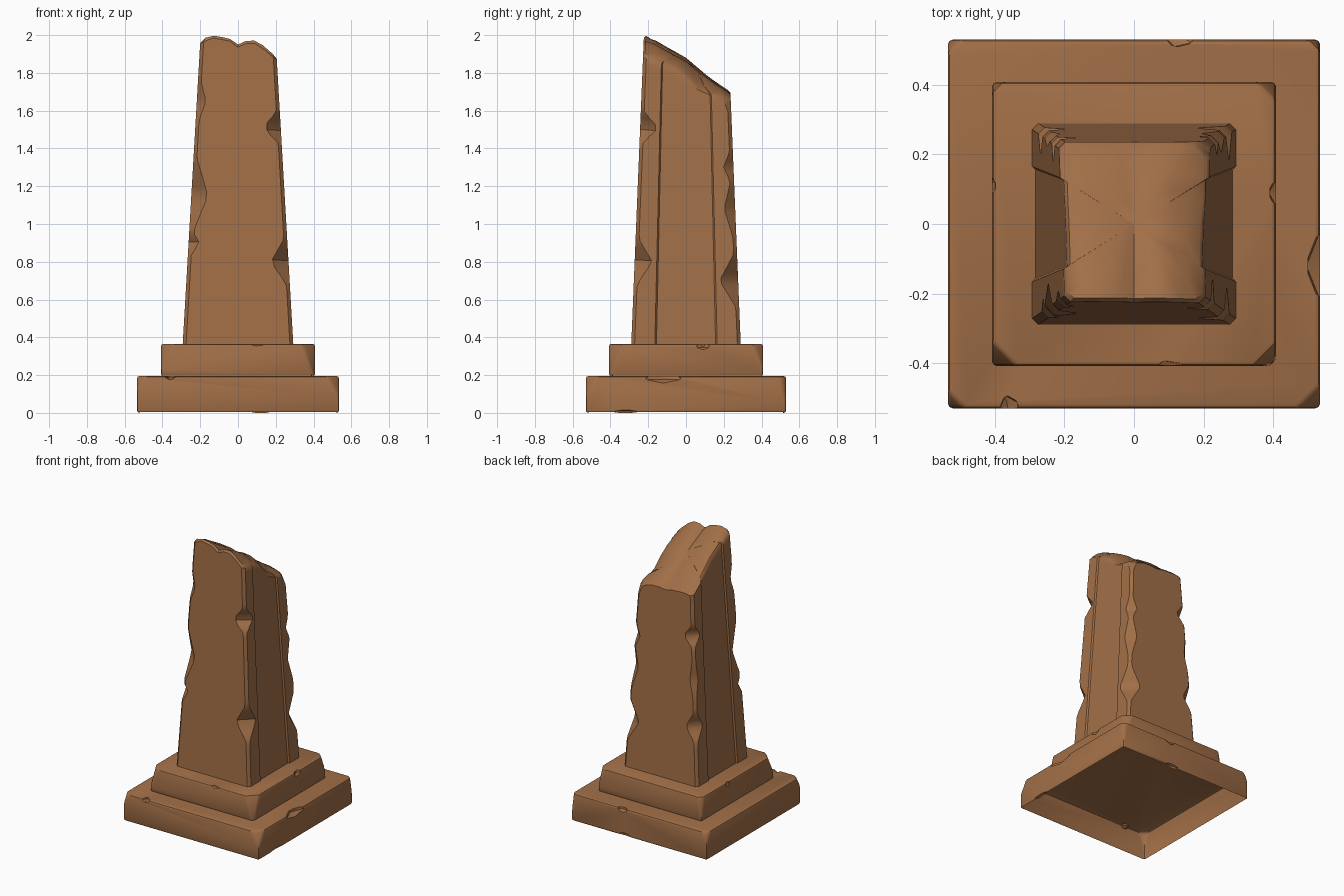
import bpy, bmesh, math
from mathutils import Vector, Matrix

if "Cube" in bpy.data.objects:
    bpy.data.objects.remove(bpy.data.objects["Cube"], do_unlink=True)

stone = bpy.data.materials.new("brown_stone")
stone.use_nodes = True
COLOUR = (0.36, 0.16, 0.064, 1)
stone.diffuse_color = COLOUR
bsdf = stone.node_tree.nodes["Principled BSDF"]
bsdf.inputs["Base Color"].default_value = COLOUR
bsdf.inputs["Roughness"].default_value = 0.9


def make_object(name, bm):
    bmesh.ops.recalc_face_normals(bm, faces=bm.faces)
    mesh = bpy.data.meshes.new(name)
    bm.to_mesh(mesh)
    bm.free()
    mesh.materials.append(stone)
    obj = bpy.data.objects.new(name, mesh)
    bpy.context.collection.objects.link(obj)
    return obj


def select_only(obj):
    bpy.ops.object.select_all(action='DESELECT')
    obj.select_set(True)
    bpy.context.view_layer.objects.active = obj


def smooth(obj):
    select_only(obj)
    bpy.ops.object.shade_smooth_by_angle(angle=math.radians(35))


def lerp_table(table, v):
    if v <= table[0][0]:
        return table[0][1]
    for (a, fa), (b, fb) in zip(table, table[1:]):
        if v <= b:
            return fa + (fb - fa) * (v - a) / (b - a)
    return table[-1][1]


# Plinth slabs: bevelled box, corners sliced off, small notches, open underside
def slab(name, hx, hy, z0, z1, corners, notches):
    bm = bmesh.new()
    bmesh.ops.create_cube(bm, size=1, matrix=Matrix.Translation((0, 0, (z0 + z1) / 2))
                          @ Matrix.Diagonal((2 * hx, 2 * hy, z1 - z0, 1)))
    for sx, sy, depth, tilt in corners:
        normal = Vector((sx, sy, tilt)).normalized()
        point = Vector((sx * hx, sy * hy, z1)) - normal * depth
        cut = bmesh.ops.bisect_plane(bm, geom=bm.verts[:] + bm.edges[:] + bm.faces[:],
                                     plane_co=point, plane_no=normal, clear_outer=True)
        bmesh.ops.edgeloop_fill(bm, edges=[e for e in cut["geom_cut"]
                                           if isinstance(e, bmesh.types.BMEdge)])
    bmesh.ops.bevel(bm, geom=bm.edges[:], offset=0.013, segments=2, profile=0.5,
                    affect='EDGES', clamp_overlap=True)
    obj = make_object(name, bm)
    for x, y, z, rx, ry, rz in notches:
        tool = bmesh.new()
        bmesh.ops.create_icosphere(tool, subdivisions=1, radius=1,
                                   matrix=Matrix.Translation((x, y, z)) @ Matrix.Diagonal((rx, ry, rz, 1)))
        cutter = make_object("notch_cutter", tool)
        cutter.hide_render = True
        mod = obj.modifiers.new("notch", 'BOOLEAN')
        mod.operation, mod.solver, mod.object = 'DIFFERENCE', 'EXACT', cutter
        select_only(obj)
        bpy.ops.object.modifier_apply(modifier=mod.name)
        bpy.data.objects.remove(cutter, do_unlink=True)
    bm = bmesh.new()
    bm.from_mesh(obj.data)
    under = [f for f in bm.faces if f.normal.z < -0.9 and f.calc_center_median().z < z0 + 0.005]
    bmesh.ops.delete(bm, geom=under, context='FACES')
    bm.to_mesh(obj.data)
    bm.free()
    smooth(obj)


slab("lower_plinth", 0.535, 0.53, 0, 0.195,
     [(-1, -1, 0.03, 0.6), (1, -1, 0.04, 0.6), (-1, 1, 0.025, 0.5), (1, 1, 0.02, 0.2)],
     [(0.55, -0.12, 0.2, 0.06, 0.11, 0.05), (-0.36, -0.545, 0.2, 0.035, 0.06, 0.03),
      (0.13, 0.54, 0.2, 0.05, 0.035, 0.04), (0.12, 0.54, 0, 0.07, 0.03, 0.03),
      (0.545, -0.32, 0, 0.03, 0.09, 0.02)])
slab("upper_plinth", 0.408, 0.408, 0.195, 0.365,
     [(-1, -1, 0.045, 0.5), (1, -1, 0.045, 0.3), (-1, 1, 0.02, 0.2), (1, 1, 0.035, 0.4)],
     [(0.415, 0.09, 0.36, 0.03, 0.04, 0.03), (-0.415, 0.11, 0.36, 0.02, 0.03, 0.03),
      (0.1, -0.415, 0.37, 0.05, 0.025, 0.02)])

# Shaft: chipped corner depths by height, corners in anticlockwise order from front -x
BASE = 0.36
SIGNS = [(-1, -1), (1, -1), (1, 1), (-1, 1)]
CHIPS = [[(1.15, 0.07, 0.2), (1.65, 0.03, 0.1), (0.9, 0.04, 0.06)],
         [(1.51, 0.08, 0.08), (0.8, 0.075, 0.12)],
         [(0.7, 0.08, 0.14), (1.08, 0.04, 0.15), (1.3, 0.035, 0.08), (1.7, 0.04, 0.1)],
         [(1.4, 0.06, 0.07), (0.77, 0.06, 0.1), (1.1, 0.02, 0.12)]]
CREST = [(-0.2, 1.97), (-0.15, 2.0), (-0.05, 1.985), (0, 1.95), (0.06, 1.977), (0.11, 1.965), (0.2, 1.885)]
SLOPE = [(-0.21, 0), (0, 0.11), (0.1, 0.19), (0.22, 0.275)]


def top_height(x, y):
    fade = max(0.35, min(1, 0.6 - 1.8 * y))
    dip = 0.05 * math.exp(-((x - 0.2) / 0.08) ** 2 - ((y - 0.08) / 0.09) ** 2)
    return 1.975 + (lerp_table(CREST, x) - 1.975) * fade - lerp_table(SLOPE, y) - dip


def outline(z):
    """Section of the shaft: chamfered corners and a shallow recess on each side face."""
    hx, hy = 0.293 - 0.058 * (z - BASE), 0.29 - 0.041 * (z - BASE)
    c = [0.018 + max(d * max(0, 1 - abs(z - h) / w) for h, d, w in chips) for chips in CHIPS]
    pts = []
    for k, (sx, sy) in enumerate(SIGNS):
        along_x = k % 2 == 0
        a, b = (sx * hx, sy * (hy - c[k])), (sx * (hx - c[k]), sy * hy)
        pts += [a, b] if along_x else [b, a]
        if along_x:
            pts += [(-sx * hx * f, sy * hy) for f in (-0.68, -0.45, -0.22, 0, 0.22, 0.45, 0.68)]
        else:
            inner = sx * (hx - 0.01)
            pts += [(sx * hx, sy * hy * 0.57), (inner, sy * hy * 0.54), (inner, sy * hy * 0.27),
                    (inner, 0), (inner, -sy * hy * 0.27), (inner, -sy * hy * 0.54),
                    (sx * hx, -sy * hy * 0.57)]
    return pts


bm = bmesh.new()
rim = [top_height(x, y) - 0.014 for x, y in outline(1.85)]
count, levels = len(rim), 44
rings = []
for i in range(levels + 1):
    ring = []
    for j, top in enumerate(rim):
        z = BASE + (top - BASE) * i / levels
        ring.append(bm.verts.new((*outline(z)[j], z)))
    rings.append(ring)
# Broken top surface
for s in (0.95, 0.75, 0.5, 0.25):
    rings.append([bm.verts.new((v.co.x * s, v.co.y * s, top_height(v.co.x * s, v.co.y * s)))
                  for v in rings[levels]])
for low, high in zip(rings, rings[1:]):
    for j in range(count):
        n = (j + 1) % count
        bm.faces.new((low[j], low[n], high[n], high[j]))
peak = bm.verts.new((0, 0, top_height(0, 0)))
for j in range(count):
    bm.faces.new((rings[-1][j], rings[-1][(j + 1) % count], peak))
smooth(make_object("broken_shaft", bm))
